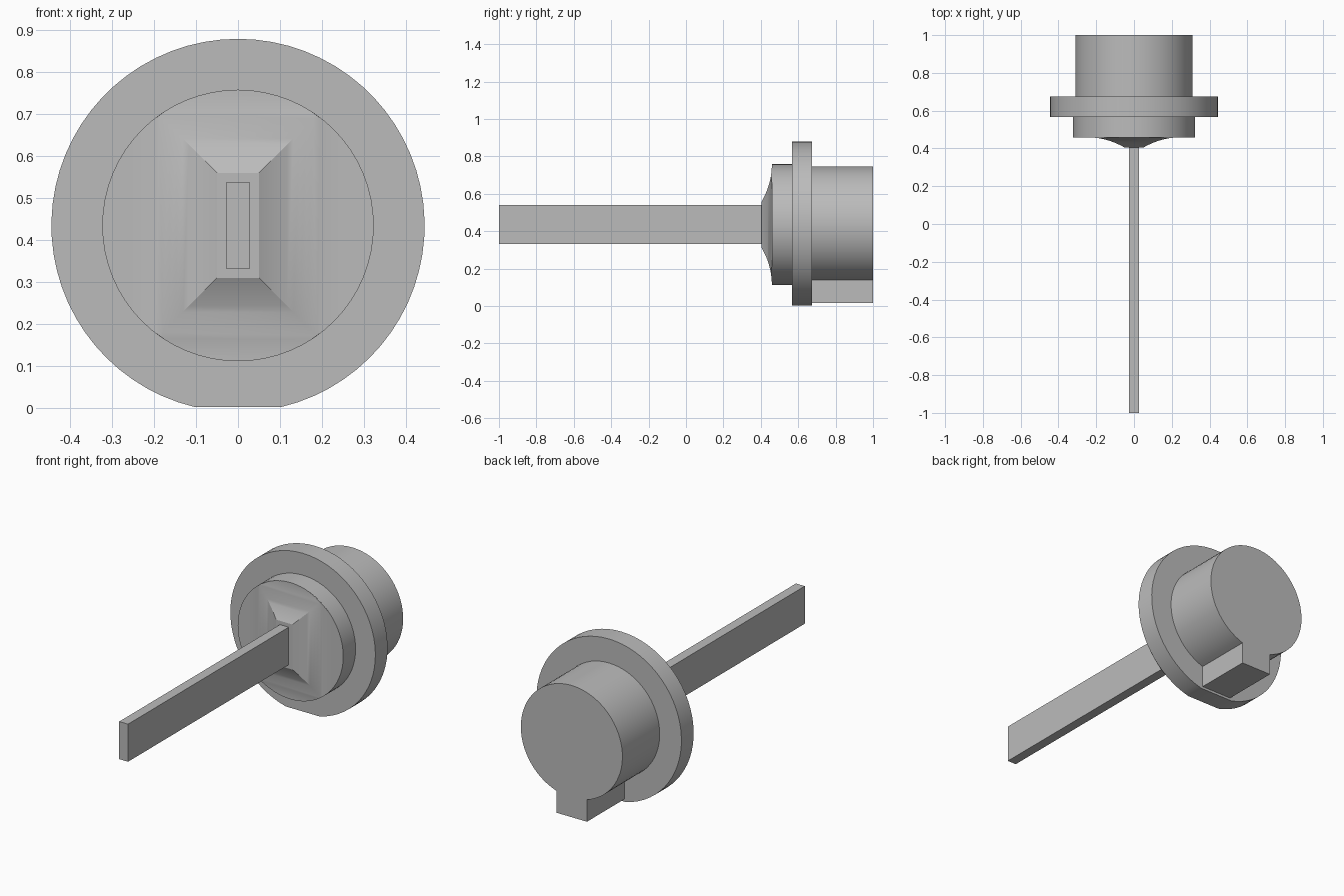
import bpy, bmesh
from math import sin, cos, asin, pi, radians

if "Cube" in bpy.data.objects:
    bpy.data.objects.remove(bpy.data.objects["Cube"], do_unlink=True)

CZ = 0.435  # height of the shared axis

grey = bpy.data.materials.new("plain_grey")
grey.use_nodes = True
colour = (0.5, 0.5, 0.5, 1)
grey.diffuse_color = colour
grey.node_tree.nodes["Principled BSDF"].inputs["Base Color"].default_value = colour


def arc(radius, half_gap=0.0, steps=64):
    """Circle outline in x, z; half_gap leaves an opening of that half width at the bottom."""
    start = asin(half_gap / radius)
    sweep = 2 * pi - 2 * start
    count = steps + 1 if half_gap else steps
    angles = [start + sweep * i / steps for i in range(count)]
    return [(radius * sin(a), CZ - radius * cos(a)) for a in angles]


def rect(hx, hz):
    return [(-hx, CZ - hz), (hx, CZ - hz), (hx, CZ + hz), (-hx, CZ + hz)]


def loft(name, sections):
    """Closed solid through (y, outline) sections with equal point counts."""
    bm = bmesh.new()
    loops = [[bm.verts.new((x, y, z)) for x, z in pts] for y, pts in sections]
    n = len(loops[0])
    for a, b in zip(loops, loops[1:]):
        for i in range(n):
            j = (i + 1) % n
            bm.faces.new((a[i], a[j], b[j], b[i]))
    bm.faces.new(loops[0])
    bm.faces.new(loops[-1])
    bmesh.ops.recalc_face_normals(bm, faces=bm.faces)
    mesh = bpy.data.meshes.new(name)
    bm.to_mesh(mesh)
    bm.free()
    mesh.materials.append(grey)
    obj = bpy.data.objects.new(name, mesh)
    bpy.context.collection.objects.link(obj)
    return obj


def prism(name, pts, y0, y1):
    return loft(name, [(y0, pts), (y1, pts)])


def smooth(obj, angle):
    bpy.ops.object.select_all(action="DESELECT")
    obj.select_set(True)
    bpy.context.view_layer.objects.active = obj
    bpy.ops.object.shade_smooth_by_angle(angle=radians(angle))


# Flat blade
prism("blade", rect(0.027, 0.104), -1.0, 0.45)

# Round front boss
boss = prism("front_boss", arc(0.323), 0.459, 0.58)

# Flange with a flat cut along the bottom
flange = prism("flange", [(x, max(z, 0.0)) for x, z in arc(0.444, 0.104)], 0.567, 0.674)

# Rear plug with a square key running down its underside
key = 0.094
plug_outline = arc(0.311, key) + [(-key, 0.017), (key, 0.017)]
plug = prism("rear_plug", plug_outline, 0.66, 1.0)

# Curved flare with mitred corners, between blade and boss
STEPS, REACH, RISE = 14, 0.2, 0.054
sections = []
for i in range(STEPS + 1):
    t = (i / STEPS) ** 1.3
    spread = REACH * t
    y = 0.459 - RISE * (1 - t) ** 2.1
    sections.append((y, rect(0.05 + spread, 0.125 + spread)))
sections.append((0.5, sections[-1][1]))
flare = loft("blade_flare", sections)

# Trim the flare to the round boss
cutter = prism("flare_trim", arc(0.3225), 0.3, 0.49)
cutter.hide_render = True
trim = flare.modifiers.new("trim", "BOOLEAN")
trim.operation = "INTERSECT"
trim.solver = "EXACT"
trim.object = cutter
bpy.context.view_layer.objects.active = flare
bpy.ops.object.modifier_apply(modifier="trim")
bpy.data.objects.remove(cutter, do_unlink=True)

for part in (boss, flange, plug, flare):
    smooth(part, 25)
